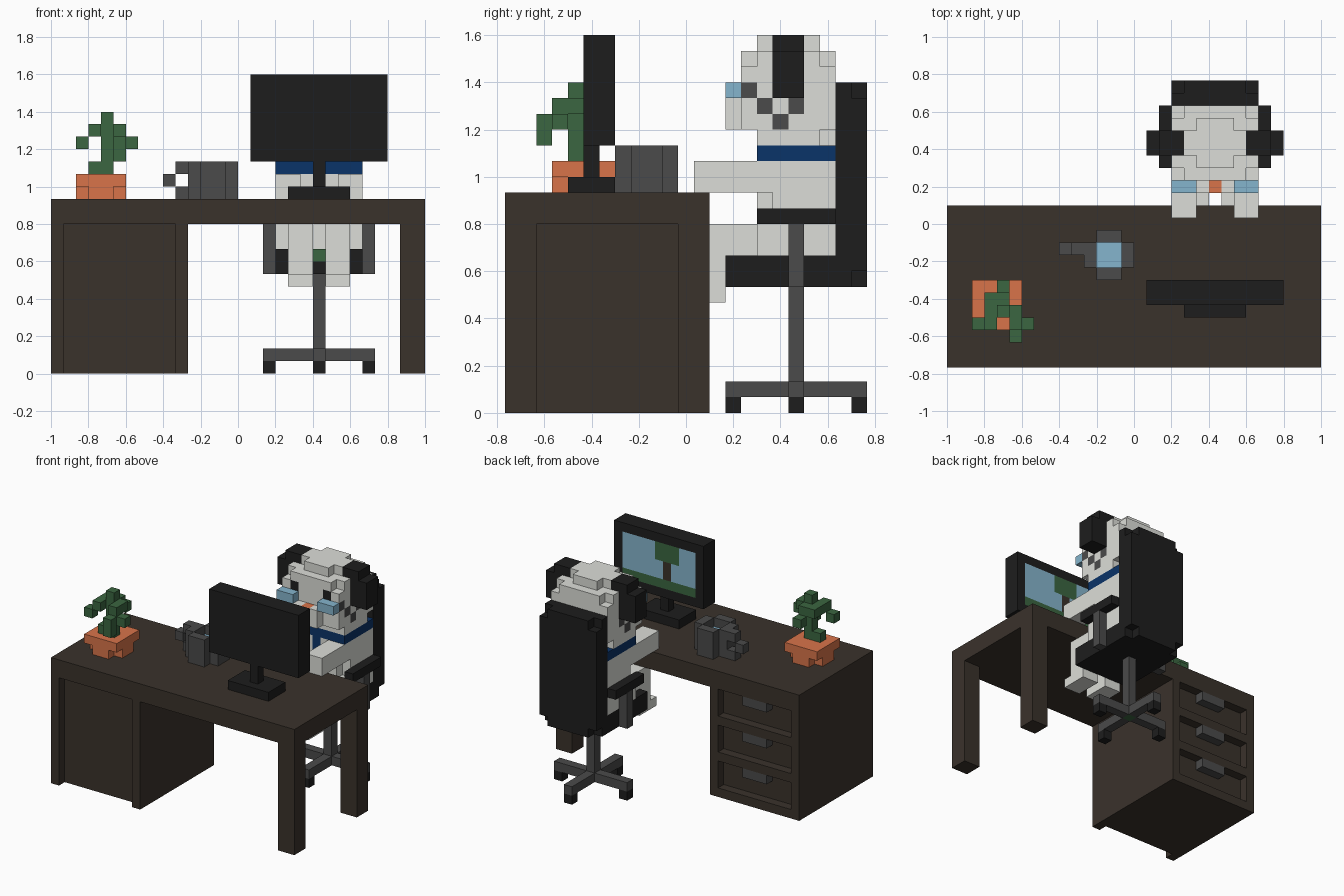
import bpy, bmesh
from mathutils import Vector

if "Cube" in bpy.data.objects:
    bpy.data.objects.remove(bpy.data.objects["Cube"])

U = 1 / 15  # block size: the model is 30 x 23 x 24 blocks


def material(name, rgb):
    m = bpy.data.materials.new(name)
    m.diffuse_color = (*rgb, 1)
    m.use_nodes = True
    m.node_tree.nodes["Principled BSDF"].inputs["Base Color"].default_value = m.diffuse_color
    return m


MATS = {
    "wood": material("dark wood", (.042, .032, .024)),
    "black": material("black", (.0125, .0125, .0125)),
    "grey": material("dark grey", (.069, .069, .069)),
    "white": material("off white", (.72, .73, .69)),
    "green": material("leaf green", (.043, .133, .052)),
    "orange": material("terracotta", (.69, .175, .068)),
    "sky": material("light blue", (.235, .46, .61)),
    "navy": material("navy", (.003, .033, .138)),
}
grid = {}  # cell -> (part, colour)


def box(part, colour, x, y, z):
    """Fill a range of blocks; later boxes replace earlier ones."""
    for i in range(*x):
        for j in range(*y):
            for k in range(*z):
                if colour:
                    grid[i, j, k] = (part, colour)
                else:
                    grid.pop((i, j, k), None)


def pair(part, colour, x, y, z):
    """Box plus its mirror image about the chair's centre line."""
    box(part, colour, x, y, z)
    box(part, colour, (43 - x[1], 43 - x[0]), y, z)


# desk top, legs and drawer cabinet
box("desk_top", "wood", (0, 30), (0, 13), (12, 14))
for y in ((0, 2), (11, 13)):
    box("desk_leg", "wood", (28, 30), y, (0, 12))
box("cabinet", "wood", (0, 11), (0, 13), (0, 12))
box("cabinet", None, (1, 10), (0, 1), (0, 12))
for z in (1, 5, 9):
    box("cabinet", None, (1, 10), (12, 13), (z, z + 3))
    box("drawer_handle", "grey", (4, 7), (12, 13), (z + 2, z + 3))

# monitor with a landscape on screen
box("monitor_stand", "black", (19, 24), (4, 7), (14, 15))
box("monitor_stand", "black", (21, 22), (5, 6), (15, 17))
box("monitor", "black", (16, 27), (5, 7), (17, 24))
box("monitor", "sky", (17, 26), (6, 7), (19, 23))
box("monitor", "green", (17, 26), (6, 7), (18, 19))
box("monitor", "wood", (20, 21), (6, 7), (19, 21))
box("monitor", "green", (19, 22), (6, 7), (21, 23))

# mug with a drink
box("mug", "grey", (11, 15), (8, 10), (14, 17))
box("mug", "grey", (12, 14), (7, 11), (14, 17))
box("mug", None, (12, 14), (8, 10), (15, 17))
box("drink", "sky", (12, 14), (8, 10), (15, 16))
for z in (14, 16):
    box("mug_handle", "grey", (10, 11), (9, 10), (z, z + 1))
box("mug_handle", "grey", (9, 10), (9, 10), (15, 16))

# potted plant
box("pot", "orange", (2, 6), (4, 6), (14, 15))
box("pot", "orange", (3, 5), (3, 7), (14, 15))
box("pot", "orange", (2, 6), (3, 7), (15, 16))
box("plant", "green", (3, 5), (4, 5), (16, 17))
box("plant", "green", (4, 5), (4, 5), (17, 21))
box("plant", "green", (3, 6), (4, 5), (19, 20))
for i, j, k in ((3, 3, 19), (2, 3, 18), (5, 3, 19), (6, 3, 18), (5, 3, 18),
                (5, 2, 18), (5, 2, 17), (4, 5, 19), (3, 5, 19), (4, 6, 18)):
    box("plant", "green", (i, i + 1), (j, j + 1), (k, k + 1))

# office chair
box("chair_base", "grey", (21, 22), (14, 23), (1, 2))
box("chair_base", "grey", (17, 26), (18, 19), (1, 2))
box("chair_pole", "grey", (21, 22), (18, 19), (2, 8))
box("chair_base", "green", (21, 22), (18, 19), (1, 2))
pair("caster", "black", (17, 18), (18, 19), (0, 1))
for y in (14, 22):
    box("caster", "black", (21, 22), (y, y + 1), (0, 1))
box("seat", "black", (18, 25), (14, 22), (8, 10))
box("seat", "green", (21, 22), (14, 15), (9, 10))
box("chair_back", "black", (19, 24), (21, 23), (8, 21))
box("chair_back", "black", (18, 25), (21, 23), (9, 20))
box("chair_back", "black", (18, 25), (21, 22), (8, 21))
pair("armrest", "grey", (17, 18), (18, 19), (8, 12))
pair("armrest", "black", (17, 18), (16, 21), (12, 13))

# seated animal: body and limbs
box("torso", "white", (18, 25), (16, 21), (10, 16))
pair("torso", None, (18, 19), (16, 17), (12, 14))
pair("leg", "white", (19, 21), (12, 16), (10, 12))
pair("leg", "white", (19, 21), (12, 14), (7, 10))
pair("leg", "white", (19, 21), (11, 12), (7, 8))
pair("arm", "white", (18, 20), (12, 16), (14, 16))
box("scarf", "navy", (18, 25), (16, 21), (16, 17))
box("scarf", "navy", (21, 22), (16, 17), (14, 16))

# head, stepped at the top and bottom
box("head", "white", (18, 25), (15, 21), (18, 22))
box("head", "white", (18, 25), (16, 20), (17, 23))
box("head", "white", (19, 24), (15, 21), (18, 23))
box("head", "white", (19, 24), (16, 21), (17, 18))
box("head", "white", (20, 23), (16, 20), (23, 24))
box("head", "white", (19, 24), (17, 19), (23, 24))

# face: muzzle, nose, eyes, cheek blocks and side markings
box("muzzle", "white", (20, 23), (14, 15), (18, 20))
box("nose", "orange", (21, 22), (14, 15), (19, 20))
pair("eye", "black", (19, 20), (15, 16), (21, 22))
pair("cheek", "sky", (18, 20), (14, 15), (20, 21))
for j, k in ((15, 20), (16, 19), (17, 18), (18, 19)):
    pair("marking", "grey", (18, 19), (j, j + 1), (k, k + 1))

# drooping ears
pair("ear", "black", (16, 17), (17, 19), (20, 23))
pair("ear", "black", (17, 18), (17, 19), (20, 24))
pair("ear", "black", (18, 19), (17, 19), (22, 24))


# turn the blocks into one clean outer skin per part
def build(part, cells):
    bm = bmesh.new()
    verts, slots = {}, []
    for c, colour in cells:
        if colour not in slots:
            slots.append(colour)
        for axis in range(3):
            for side in (0, 1):
                n = list(c)
                n[axis] += 2 * side - 1
                if tuple(n) in grid:
                    continue
                loop = []
                for a, b in ((0, 0), (1, 0), (1, 1), (0, 1)):
                    p = list(c)
                    p[axis] += side
                    p[(axis + 1) % 3] += a
                    p[(axis + 2) % 3] += b
                    p = tuple(p)
                    if p not in verts:
                        verts[p] = bm.verts.new(
                            Vector((p[0] - 15, p[1] - 11.5, p[2])) * U)
                    loop.append(verts[p])
                f = bm.faces.new(loop if side else loop[::-1])
                f.material_index = slots.index(colour)
    bmesh.ops.dissolve_limit(bm, angle_limit=.01, verts=bm.verts,
                             edges=bm.edges, delimit={'MATERIAL'})
    me = bpy.data.meshes.new(part)
    for s in slots:
        me.materials.append(MATS[s])
    bm.to_mesh(me)
    bm.free()
    bpy.context.collection.objects.link(bpy.data.objects.new(part, me))


parts = {}
for cell, (part, colour) in grid.items():
    parts.setdefault(part, []).append((cell, colour))
for part, cells in parts.items():
    build(part, cells)
